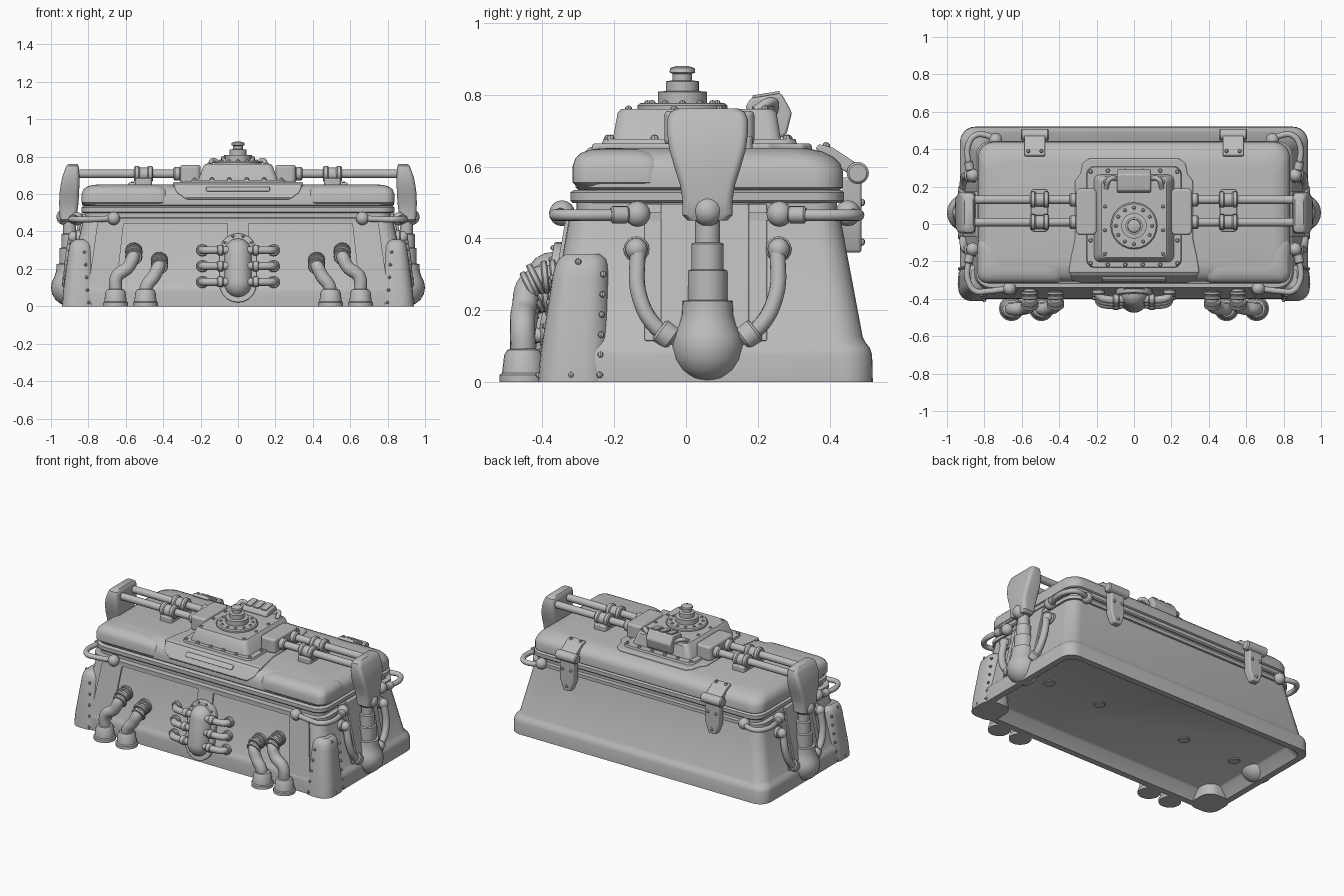
import bpy, bmesh
from math import sin, cos, pi, radians
from mathutils import Vector

cube = bpy.data.objects.get("Cube")
if cube:
    bpy.data.objects.remove(cube, do_unlink=True)

metal = bpy.data.materials.new("plain_grey_metal")
metal.use_nodes = True
metal.diffuse_color = (.5, .5, .5, 1)
metal.node_tree.nodes["Principled BSDF"].inputs["Base Color"].default_value = (.5, .5, .5, 1)
parts = []


def finish(name, bm, bevel=0):
    bmesh.ops.recalc_face_normals(bm, faces=bm.faces)
    mesh = bpy.data.meshes.new(name)
    bm.to_mesh(mesh)
    bm.free()
    mesh.materials.append(metal)
    obj = bpy.data.objects.new(name, mesh)
    bpy.context.collection.objects.link(obj)
    if bevel:
        mod = obj.modifiers.new("rounded_edges", "BEVEL")
        mod.width, mod.segments, mod.limit_method = bevel, 3, "ANGLE"
    parts.append(obj)


def loft(name, rings, bevel=0):
    bm = bmesh.new()
    loops = [[bm.verts.new(point) for point in ring] for ring in rings]
    for low, high in zip(loops, loops[1:]):
        for i in range(len(low)):
            j = (i + 1) % len(low)
            bm.faces.new((low[i], low[j], high[j], high[i]))
    bm.faces.new(loops[0])
    bm.faces.new(loops[-1])
    finish(name, bm, bevel)


def rounded(z, x0, x1, y0, y1, radius, steps=6):
    """Horizontal rectangle with rounded corners."""
    ring = []
    corners = ((x1, y1, -1, -1), (x0, y1, 1, -1), (x0, y0, 1, 1), (x1, y0, -1, 1))
    for k, (x, y, dx, dy) in enumerate(corners):
        for s in range(steps + 1):
            a = (k + s / steps) * pi / 2
            ring.append((x + radius * (dx + cos(a)), y + radius * (dy + sin(a)), z))
    return ring


def prism(name, outline, place, near, far, bevel=0):
    loft(name, [[place(u, v, d) for u, v in outline] for d in (near, far)], bevel)


def lathe(name, profile, loc, axis=(0, 0, 1), sides=24):
    turn = Vector(axis).to_track_quat("Z", "Y")
    rings = []
    for radius, height in profile:
        rings.append([Vector(loc) + turn @ Vector((radius * cos(2 * pi * i / sides),
                      radius * sin(2 * pi * i / sides), height)) for i in range(sides)])
    loft(name, rings)


def collar(name, loc, axis, radius, length):
    edge = min(length, radius) * .2
    half = length / 2
    lathe(name, [(radius - edge, -half), (radius, edge - half), (radius, half - edge),
                 (radius - edge, half)], loc, axis, 16)


def balls(name, points, radius, detail=8):
    bm = bmesh.new()
    for point in points:
        made = bmesh.ops.create_uvsphere(bm, u_segments=detail, v_segments=detail // 2 + 1, radius=radius)
        bmesh.ops.translate(bm, verts=made["verts"], vec=Vector(point))
    finish(name, bm)


def tube(name, points, radius):
    curve = bpy.data.curves.new(name, "CURVE")
    curve.dimensions, curve.resolution_u = "3D", 8
    curve.bevel_depth, curve.bevel_resolution, curve.use_fill_caps = radius, 6, True
    spline = curve.splines.new("BEZIER")
    spline.bezier_points.add(len(points) - 1)
    for knot, point in zip(spline.bezier_points, points):
        knot.co = point
        knot.handle_left_type = knot.handle_right_type = "AUTO"
    temp = bpy.data.objects.new(name + "_path", curve)
    bpy.context.collection.objects.link(temp)
    mesh = bpy.data.meshes.new_from_object(temp.evaluated_get(bpy.context.evaluated_depsgraph_get()))
    bpy.data.objects.remove(temp, do_unlink=True)
    mesh.materials.clear()
    mesh.materials.append(metal)
    obj = bpy.data.objects.new(name, mesh)
    bpy.context.collection.objects.link(obj)
    parts.append(obj)


def line(start, end, count):
    return [Vector(start).lerp(Vector(end), i / (count - 1)) for i in range(count)]


def front_y(z):
    return -.404 + .174 * z


def side_x(z):
    return .929 - .217 * z


def on_front(u, v, d):
    return (u, front_y(v) - d, v)


def on_lip(u, v, d):
    return (u, d + max(0, v - .6) * .9, v)


def shell(name, sections):
    loft(name, [rounded(z, -hx, hx, y0, y1, r) for z, hx, y0, y1, r in sections])


# Tapered case body with a hollow underside and soft skirt, then the rim and lid
shell("case_body", [(.07, .83, -.3, .43, .05), (.06, .845, -.315, .44, .055), (0, .89, -.36, .48, .07),
                    (0, .93, -.4, .52, .08), (.075, .93, -.4, .518, .08), (.095, .925, -.397, .512, .08),
                    (.11, .913, -.39, .5, .08), (.125, .903, -.383, .492, .08), (.455, .83, -.325, .43, .07)])
shell("case_rim", [(.45, .845, -.34, .445, .08), (.472, .845, -.34, .445, .08),
                   (.474, .815, -.305, .42, .06), (.5, .815, -.305, .42, .06)])
shell("lid_band", [(.498, .83, -.315, .432, .07), (.505, .838, -.322, .44, .08),
                   (.528, .838, -.322, .44, .08), (.535, .825, -.31, .43, .07)])
shell("lid", [(.53, .815, -.295, .42, .07), (.542, .833, -.308, .437, .08), (.585, .833, -.308, .437, .08),
              (.607, .828, -.3, .43, .09), (.626, .815, -.287, .412, .09), (.642, .79, -.26, .38, .09),
              (.652, .75, -.22, .33, .08)])
for x in (-.71, -.325, .325, .71):
    collar("underside_screw", (x, .07, .07), (0, 0, 1), .035, .012)

# Raised frame on the front wall
prism("front_top_rail", [(-.74, .443), (.74, .443), (.735, .455), (-.735, .455)], on_front, -.01, .01)
prism("front_pillar", [(-.055, .1), (.055, .1), (.055, .45), (-.055, .45)], on_front, -.01, .01)

# Collar over the lid, turret and stepped knob
plate = [(.35, -.262), (.335, -.17), (.315, -.08), (.315, .23), (.285, .27), (.275, .325), (.24, .35)]
plate += [(-x, y) for x, y in reversed(plate)]
prism("turret_collar", plate, lambda u, v, d: (u, v, d), .635, .664, .008)
prism("collar_front_lip", [(-.345, .655), (-.33, .61), (-.28, .572), (.28, .572), (.33, .61), (.345, .655)],
      on_lip, -.318, -.26, .01)
prism("collar_vent_bar", [(-.17, .615), (.17, .615), (.17, .637), (-.17, .637)], on_lip, -.325, -.31, .004)
loft("turret_flange", [rounded(z, -hx, hx, y0, y1, .04, 3) for z, hx, y0, y1 in
                       ((.66, .255, -.235, .31), (.676, .25, -.23, .305))])
loft("turret", [rounded(z, -hx, hx, y0, y1, .03, 3) for z, hx, y0, y1 in
                ((.67, .215, -.205, .265), (.75, .185, -.19, .252), (.76, .175, -.18, .242))])
lathe("stepped_knob", [(.125, .755), (.125, .77), (.118, .776), (.068, .777), (.068, .808), (.046, .81),
                       (.046, .837), (.027, .84), (.027, .858), (.036, .862), (.034, .874), (.016, .88)],
      (0, -.01, 0))
balls("knob_rivets", [(.097 * cos(i * pi / 6), .097 * sin(i * pi / 6) - .01, .775) for i in range(12)], .01)
balls("turret_top_rivets", [p for s in (-1, 1) for p in line((s * .155, -.16, .76), (s * .155, .22, .76), 4)], .01)
balls("flange_rivets", [p for s in (-1, 1) for p in line((s * .232, -.21, .677), (s * .232, .28, .677), 5)]
      + [p for y in (-.217, .285) for p in line((-.14, y, .677), (.14, y, .677), 4)], .012)

# Tilted display box behind the knob
prism("display_box", [(.165, .765), (.18, .79), (.265, .804), (.295, .75), (.28, .69), (.24, .665)],
      lambda u, v, d: (d, u, v), -.09, .09, .008)
for x in (-.055, 0, .055):
    prism("display_bar", [(.185, .79), (.26, .802), (.26, .81), (.185, .798)],
          lambda u, v, d: (d, u, v), x - .02, x + .02)
for s in (-1, 1):
    tube("display_brace", [(s * .08, .24, .74), (s * .13, .24, .78), (s * .15, .19, .755)], .013)

# Upright stadium pod in the middle of the front
arc = [i * pi / 10 for i in range(11)]
stadium = [(.1 * cos(a), .29 + .1 * sin(a)) for a in arc] + [(-.1 * cos(a), .12 - .1 * sin(a)) for a in arc]
prism("pod_flange", stadium, on_front, -.02, .03, .006)
dome = [(.075 * sin(a), .075 * cos(a)) for a in (.15, .5, .9, 1.3, pi / 2)]
lathe("pod_capsule", [(r, -h) for r, h in dome] + [(r, .17 + h) for r, h in reversed(dome)],
      (0, -.4, .12), (0, .174, 1))
balls("pod_rivets", [on_front(.088 * cos(a), .29 + .088 * sin(a), .03) for a in arc[::2]], .008)

# Everything that repeats on both ends
for s, side in ((1, "left_"), (-1, "right_")):
    # Soft lid corner pillow, frame end and side panel
    loft(side + "lid_pillow", [rounded(z, *sorted((s * (.37 + e), s * (.836 - e))), e - .316, -.062 - e, .05)
                               for z, e in ((.545, .012), (.556, 0), (.6, 0), (.623, .008), (.638, .024),
                                            (.647, .05), (.65, .075))])
    prism(side + "frame_end", [(s * x, z) for x, z in ((.65, .1), (.8, .1), (.75, .455), (.61, .455))],
          on_front, -.01, .01)
    for y0, y1, thick in ((-.115, .225, .01), (-.07, .175, .022)):
        prism(side + "side_panel", [(y0, .115), (y1, .115), (y1, .495), (y0, .495)],
              lambda u, v, d: (s * (side_x(v) + d), u, v), -.02, thick, .004)

    # Riveted front corner guard
    guard = []
    for z, x0, x1, y0, y1, r in ((0, .75, .94, -.412, -.21, .07), (.08, .755, .935, -.405, -.21, .07),
                                 (.29, .775, .907, -.372, -.215, .055), (.325, .78, .9, -.364, -.217, .05),
                                 (.343, .79, .89, -.354, -.222, .045), (.356, .815, .872, -.335, -.24, .025)):
        guard.append([(s * x, y, z) for x, y, z in rounded(z, x0, x1, y0, y1, r)])
    loft(side + "corner_guard", guard)
    balls(side + "guard_rivets",
          [(s * x, y, z) for x, y, z in line((.8, -.41, .02), (.82, -.372, .29), 5)
           + line((.934, -.24, .02), (.902, -.23, .3), 6) + line((.935, -.32, .02), (.897, -.3, .335), 2)], .009)

    # Twin rods with socket block, clamp and paddle
    loft(side + "rod_socket", [rounded(z, *sorted((s * .2, s * .31)), -.06, .19, .025)
                               for z in (.66, .755)], .012)
    loft(side + "clamp_foot", [rounded(z, *sorted((s * .46, s * .55)), -.04, .185, .015)
                               for z in (.645, .685)], .006)
    for y in (.01, .13):
        tube(side + "rod", [(s * .25, y, .708), (s * .9, y, .708)], .023)
        collar(side + "rod_end_collar", (s * .325, y, .708), (1, 0, 0), .036, .04)
        for x in (.47, .54):
            collar(side + "clamp_ring", (s * x, y, .708), (1, 0, 0), .043, .03)
        collar(side + "clamp_core", (s * .505, y, .705), (1, 0, 0), .037, .06)
    paddle = []
    for z, x0, x1, wide in ((.45, .875, .945, .055), (.465, .865, .952, .07), (.51, .858, .955, .07),
                            (.55, .853, .956, .077), (.6, .85, .955, .093), (.65, .848, .948, .107),
                            (.69, .848, .94, .112), (.73, .85, .926, .112), (.75, .852, .918, .105),
                            (.762, .86, .905, .085)):
        paddle.append(rounded(z, *sorted((s * x0, s * x1)), .06 - wide, .06 + wide, .022))
    loft(side + "paddle", paddle)

    # Bulb with a telescoping neck and two hoses
    bulb = [(.1 * sin(a), .1 - .1 * cos(a)) for a in (.15, .5, .85, 1.2, pi / 2, 1.9, 2.2)]
    lathe(side + "bulb", bulb + [(.072, .19), (.07, .226), (.055, .228), (.055, .31), (.045, .314),
                                 (.045, .385), (.035, .389), (.035, .48)], (s * .9, .06, 0))
    balls(side + "neck_ball", [(s * .928, .06, .477)], .043, 16)
    for t in (-1, 1):
        tube(side + "bulb_hose", [(s * .9, .06 + t * .06, .105), (s * .91, .06 + t * .14, .15),
                                  (s * .905, .06 + t * .19, .24), (s * .885, .06 + t * .195, .37)], .022)
        collar(side + "hose_cuff", (s * .906, .06 + t * .115, .132), (0, t * .8, .6), .036, .05)
        balls(side + "hose_knuckle", [(s * .88, .06 + t * .198, .37)], .031, 14)
        collar(side + "hose_seat", (s * .855, .06 + t * .198, .37), (1, 0, 0), .036, .03)

    # Close-fitting corner bumper bars ending in ball joints
    for name, yb, yc, ye, xe in (("front_bumper", -.135, -.36, -.345, .665), ("back_bumper", .26, .475, .45, .74)):
        t = 1 if yc > 0 else -1
        tube(side + name, [(s * .862, yb, .467), (s * .885, yb + t * .07, .465), (s * .885, yc - t * .05, .465),
                           (s * .845, yc, .465), (s * .79, yc, .465), (s * xe, ye, .47)], .016)
        balls(side + name + "_balls", [(s * .862, yb, .468), (s * xe, ye, .47)], .036, 14)
        collar(side + name + "_cuff", (s * .881, yb + t * .05, .466), (s * .2, t, 0), .024, .05)

    # Ground feet with bent pipes running into the front wall
    for foot, top, height in ((.655, .557, .285), (.495, .42, .235)):
        lathe(side + "pipe_foot", [(.067, 0), (.067, .02), (.06, .025), (.054, .075), (.045, .09), (.03, .094)],
              (s * foot, -.452, 0))
        tube(side + "bent_pipe", [(s * foot, -.452, .07), (s * (foot - .008), -.455, height - .125),
                                  (s * (top + .03), -.45, height - .075), (s * top, -.43, height - .01),
                                  (s * top, -.34, height + .01)], .035)
        for y, dz in ((-.436, -.02), (-.418, .002), (-.392, .007), (-.368, .01)):
            collar(side + "pipe_rib", (s * top, y, height + dz), (0, 1, .5 if dz < .005 else .1), .046, .018)

    # Pod pipes
    for z in (.13, .215, .3):
        y = front_y(z)
        tube(side + "pod_pipe", [(s * .05, y - .05, z), (s * .15, y - .05, z), (s * .185, y - .035, z),
                                 (s * .19, y + .02, z)], .021)
        collar(side + "pod_pipe_cuff", (s * .095, y - .05, z), (1, 0, 0), .028, .035)
        collar(side + "pod_pipe_seat", (s * .19, y - .012, z), (0, 1, 0), .033, .025)

    # Back hinge: top leaf, barrel and hanging strap
    x = s * .53
    prism(side + "hinge_leaf", [(.36, .65), (.37, .662), (.41, .652), (.48, .605), (.47, .57), (.42, .6)],
          lambda u, v, d: (d, u, v), x - .055, x + .055, .005)
    collar(side + "hinge_barrel", (x, .478, .582), (1, 0, 0), .031, .15)
    prism(side + "hinge_strap", [(x - .05, .57), (x - .05, .43), (x - .025, .36), (x + .025, .36),
                                 (x + .05, .43), (x + .05, .57)],
          lambda u, v, d: (u, d, v), .435, .488, .008)
    balls(side + "hinge_rivets", [(x + dx, .488, z) for dx, z in ((-.03, .5), (.03, .5), (0, .39))]
          + [(x + dx, .39, .657) for dx in (-.035, .035)], .011)

# Smooth shading with sharp edges kept
bpy.ops.object.select_all(action="DESELECT")
for part in parts:
    part.select_set(True)
bpy.context.view_layer.objects.active = parts[0]
bpy.ops.object.shade_smooth_by_angle(angle=radians(35))
